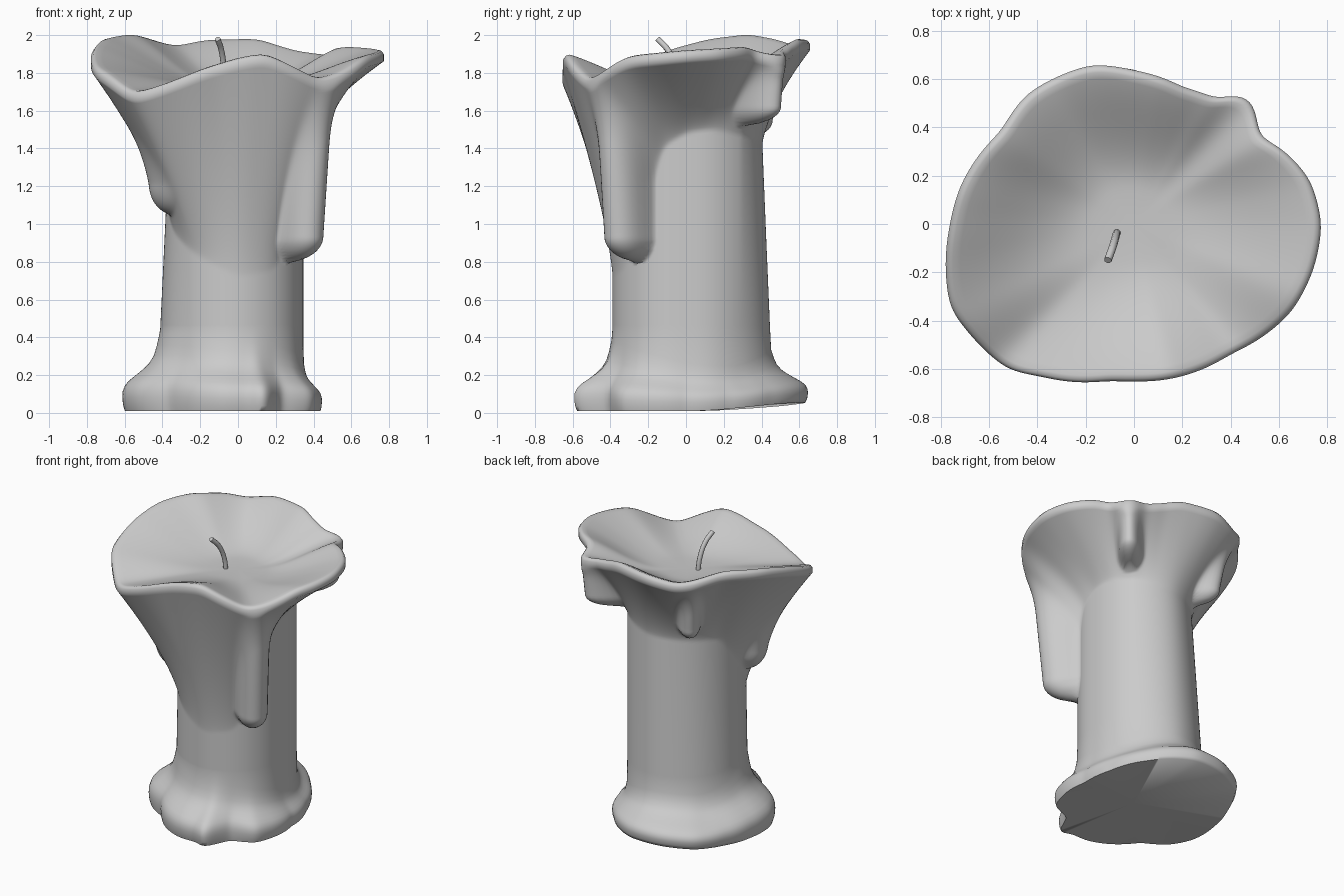
import bpy, bmesh, math

if "Cube" in bpy.data.objects:
    bpy.data.objects.remove(bpy.data.objects["Cube"])

N = 240        # points around the candle
LEVELS = 90    # rings up the column


def soften(v, passes):
    """Average periodic values with their neighbours."""
    for _ in range(passes):
        v = [(v[i - 1] + 2 * v[i] + v[(i + 1) % N]) / 4 for i in range(N)]
    return v


def around(keys, passes=5):
    """Periodic values around the candle from (degrees, value) keys, smoothed."""
    k = sorted(keys)
    k = [(k[-1][0] - 360, k[-1][1])] + k + [(k[0][0] + 360, k[0][1])]
    out = []
    for i in range(N):
        a = 360 * i / N
        for (a0, v0), (a1, v1) in zip(k, k[1:]):
            if a0 <= a < a1:
                out.append(v0 + (v1 - v0) * (a - a0) / (a1 - a0))
                break
    return soften(out, passes)


# Wavy rim: radius and height by angle
rim_r = around([(0, .775), (14, .75), (26, .69), (35, .63), (41, .67), (46, .705), (51, .69),
                (56, .62), (70, .60), (90, .635), (105, .68), (116, .685), (130, .695),
                (145, .67), (168, .735), (180, .76), (195, .805), (205, .835), (212, .82),
                (229, .795), (238, .74), (261, .655), (270, .65), (288, .66),
                (307, .67), (331, .745), (346, .765)])
rim_z = around([(0, 1.92), (30, 1.94), (45, 1.89), (60, 1.92), (80, 1.98), (105, 1.975),
                (120, 1.94), (135, 1.98), (150, 2.005), (170, 1.98), (185, 1.93), (211, 1.80),
                (226, 1.69), (240, 1.755), (255, 1.83), (270, 1.88), (283, 1.905),
                (296, 1.84), (310, 1.765), (320, 1.80), (335, 1.89)], 12)
bowl_r = soften(rim_r, 300)
# Column radius, height where the flare begins, foot radius and foot thickness
col_r = around([(0, .34), (45, .385), (90, .45), (135, .435), (180, .41), (225, .395),
                (270, .39), (315, .37)], 60)
flare_z = around([(0, 1.48), (20, 1.50), (90, 1.42), (160, 1.38), (190, 1.12), (210, .95),
                  (240, .82), (270, .72), (300, .75), (322, .95), (338, 1.4)], 16)
foot_r = around([(0, .43), (30, .45), (60, .52), (90, .64), (110, .67), (130, .68), (150, .63),
                 (170, .61), (190, .615), (205, .59), (225, .51), (245, .55), (262, .575),
                 (276, .57), (283, .625), (291, .53), (299, .47), (318, .52), (330, .49),
                 (345, .46)], 4)
foot_h = around([(0, .65), (45, .55), (90, .72), (140, .75), (180, 1.05), (225, 1.05),
                 (270, .95), (300, .9)], 20)

# Drips: angle, half width, tip height, how far they stand out, arc radius, outward lean
DRIPS = [(-43, .135, .80, .225, .56, .09), (211, .16, 1.05, .145, .52, .2),
         (47, .10, 1.52, .285, .62, .1), (128, .10, 1.45, .20, .58, .25)]


def drip_offset(deg, z):
    best = 0
    for a, w, tip, out, rad, lean in DRIPS:
        d = math.radians((deg - a + 180) % 360 - 180) * rad
        q = math.hypot(d, max(0, tip + w - z)) / w
        if q < 1:
            best = max(best, (out + lean * max(0, z - tip - w)) * (1 - q * q) ** 0.5)
    return best


FOOT = [(0, .93), (.03, .98), (.07, 1), (.10, .99), (.13, .93), (.155, .82), (.18, .66),
        (.21, .47), (.24, .31), (.28, .18), (.33, .1), (.39, .03)]


def section(i):
    """Radius/height outline at one angle, from the foot up over the rim into the bowl."""
    deg, ang = 360 * i / N, 2 * math.pi * i / N
    R, Z, rc, rb = rim_r[i], rim_z[i], col_r[i], foot_r[i]
    lift = .01 + .045 * max(0, math.sin(ang)) ** 2
    pts = [(rc + (rb - rc) * f, lift + z * foot_h[i]) for z, f in FOOT]
    top = Z - .055
    for k in range(LEVELS + 1):
        z = .45 + (top - .45) * k / LEVELS
        c = rc - .062 * math.sin(ang - .85) * (z - .45) * (0 < ang - .85 < math.pi)
        t = max(0, (z - flare_z[i]) / (top - flare_z[i]))
        base = c + (R - c) * t ** 1.3
        d = c + drip_offset(deg, z)
        # Soft union of flare and drip
        h = max(0, 1 - abs(base - d) / .08) if d > c else 0
        pts.append((min(R, max(base, d) + h * h * .02 * min(1, (d - c) / .08)), z))
    pts += [(R, Z - .02), (R - .012, Z - .004), (R - .03, Z)]
    for k in range(1, 24):
        u = 1 - k / 24
        s = max(0, (u - .25) / .75)
        rise = .5 * u ** 2.3 + .5 * s * s * (3 - 2 * s)
        pts.append(((R * u + bowl_r[i] * (1 - u) - .03) * u, 1.74 + (Z - 1.74) * rise))
    return pts


# Candle body: sections joined around the axis, softened between angles
cols = [section(i) for i in range(N)]
bm = bmesh.new()
rings = []
for j in range(len(cols[0])):
    r = soften([c[j][0] for c in cols], 2)
    rings.append([bm.verts.new((r[i] * math.cos(2 * math.pi * i / N),
                                r[i] * math.sin(2 * math.pi * i / N), cols[i][j][1]))
                  for i in range(N)])
for a, b in zip(rings, rings[1:]):
    for i in range(N):
        n = (i + 1) % N
        bm.faces.new((a[i], a[n], b[n], b[i]))
bottom, floor = bm.verts.new((0, 0, .02)), bm.verts.new((0, 0, 1.74))
for i in range(N):
    n = (i + 1) % N
    bm.faces.new((bottom, rings[0][n], rings[0][i]))
    bm.faces.new((floor, rings[-1][i], rings[-1][n]))
bmesh.ops.recalc_face_normals(bm, faces=bm.faces)
mesh = bpy.data.meshes.new("candle_body")
bm.to_mesh(mesh)
bm.free()
body = bpy.data.objects.new("candle_body", mesh)
bpy.context.collection.objects.link(body)
bpy.context.view_layer.objects.active = body
body.select_set(True)
bpy.ops.object.shade_smooth_by_angle(angle=math.radians(70))

# Bent wick
curve = bpy.data.curves.new("wick", 'CURVE')
curve.dimensions = '3D'
curve.bevel_depth = .016
curve.bevel_resolution = 2
curve.use_fill_caps = True
sp = curve.splines.new('BEZIER')
path = [(-.07, -.035, 1.72), (-.075, -.05, 1.82), (-.088, -.095, 1.92), (-.108, -.15, 1.98)]
sp.bezier_points.add(len(path) - 1)
for p, co in zip(sp.bezier_points, path):
    p.co = co
    p.handle_left_type = p.handle_right_type = 'AUTO'
wick = bpy.data.objects.new("wick", curve)
bpy.context.collection.objects.link(wick)
